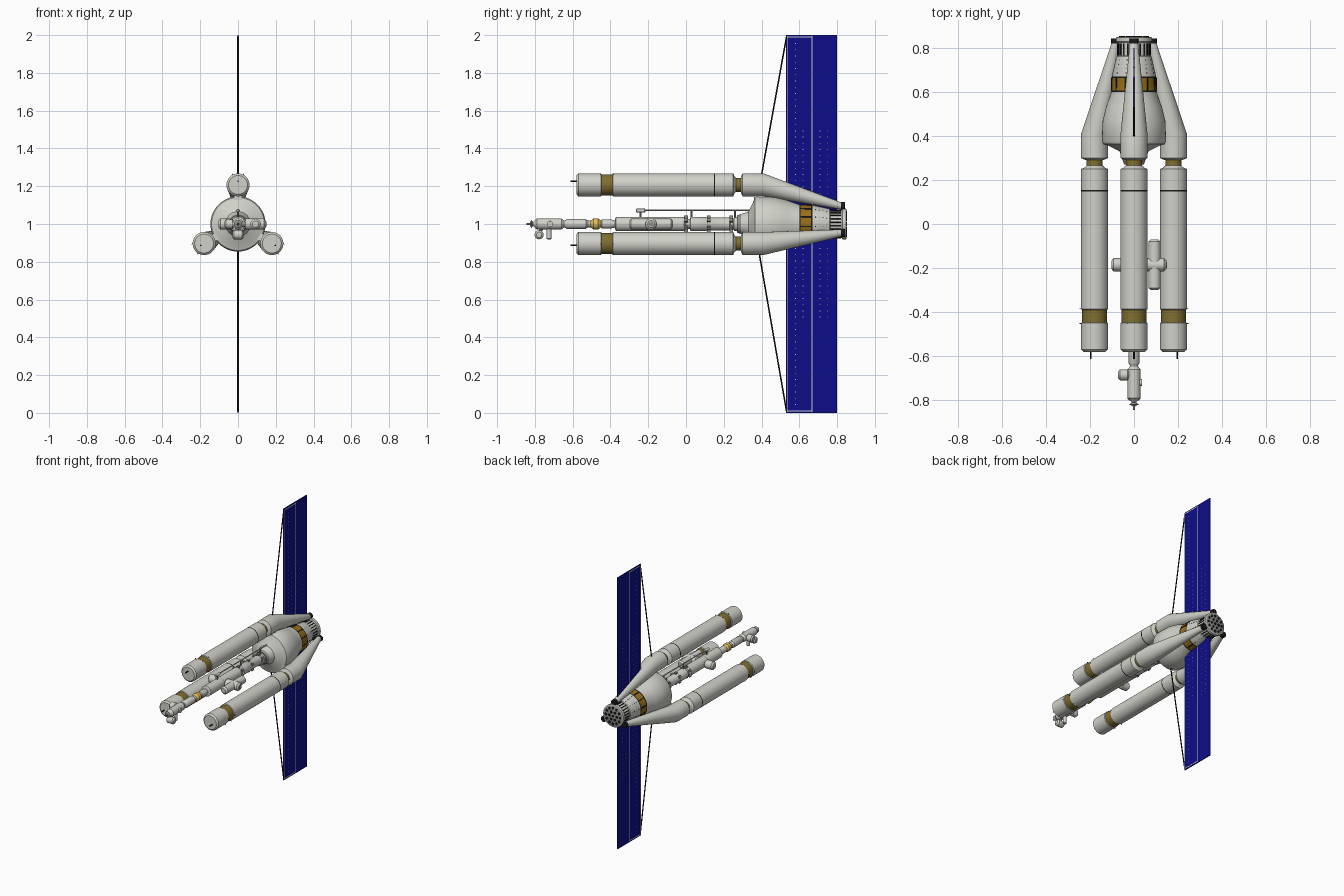
import bpy, bmesh
from math import radians, cos, sin, tau
from mathutils import Matrix, Vector

if "Cube" in bpy.data.objects:
    bpy.data.objects.remove(bpy.data.objects["Cube"])

COLOURS = {
    "white": (0.64, 0.64, 0.59),
    "grey": (0.28, 0.28, 0.27),
    "black": (0.01, 0.01, 0.01),
    "foil": (0.22, 0.16, 0.03),
    "amber": (0.32, 0.16, 0.01),
    "yellow": (0.75, 0.52, 0.1),
    "blue": (0.004, 0.004, 0.25),
}
MATS = {}
for cname, rgb in COLOURS.items():
    m = bpy.data.materials.new(cname)
    m.use_nodes = True
    m.diffuse_color = (*rgb, 1)
    bsdf = m.node_tree.nodes["Principled BSDF"]
    bsdf.inputs["Base Color"].default_value = (*rgb, 1)
    bsdf.inputs["Roughness"].default_value = 0.6
    MATS[cname] = m

AXIS = Vector((0, 0, 1))


def finish(name, bm, colours, matrix=None, smooth=True):
    bmesh.ops.recalc_face_normals(bm, faces=bm.faces)
    mesh = bpy.data.meshes.new(name)
    bm.to_mesh(mesh)
    bm.free()
    for c in colours:
        mesh.materials.append(MATS[c])
    if smooth:
        mesh.shade_smooth()
        mesh.set_sharp_from_angle(angle=radians(32))
    ob = bpy.data.objects.new(name, mesh)
    bpy.context.collection.objects.link(ob)
    if matrix:
        ob.matrix_world = matrix
    return ob


def lathe(name, prof, loc=AXIS, rot=None, seg=32):
    """Rings along y; each row is (y, radius, colour of next band, height offset)."""
    bm = bmesh.new()
    colours = list(dict.fromkeys(row[2] for row in prof))
    rings = []
    for row in prof:
        y, r = row[:2]
        dz = row[3] if len(row) > 3 else 0
        rings.append([bm.verts.new((r * cos(tau * i / seg), y, dz + r * sin(tau * i / seg)))
                      for i in range(seg)])
    for a, b, row in zip(rings, rings[1:], prof):
        for i in range(seg):
            j = (i + 1) % seg
            bm.faces.new((a[i], a[j], b[j], b[i])).material_index = colours.index(row[2])
    bm.faces.new(rings[0]).material_index = colours.index(prof[0][2])
    bm.faces.new(rings[-1]).material_index = colours.index(prof[-1][2])
    matrix = Matrix.Translation(loc) @ (rot.to_4x4() if rot else Matrix())
    return finish(name, bm, colours, matrix)


def rod(name, a, b, r, colour, seg=8):
    a, b = Vector(a), Vector(b)
    d = b - a
    rot = d.to_track_quat('Y', 'Z').to_matrix()
    return lathe(name, [(0, r, colour), (d.length, r, colour)], a, rot, seg)


def can(name, a, b, r, colour="white", seg=24):
    """Rounded-end module between two points."""
    a, b = Vector(a), Vector(b)
    n = (b - a).length
    e = r * 0.35
    prof = [(0, r * .6, colour), (e, r, colour), (n - e, r, colour), (n, r * .6, colour)]
    return lathe(name, prof, a, (b - a).to_track_quat('Y', 'Z').to_matrix(), seg)


def boxes(name, items, colour):
    """Each item is (centre, size, turn about the main axis)."""
    bm = bmesh.new()
    for c, s, ang in items:
        bmesh.ops.create_cube(bm, size=1, matrix=Matrix.Translation(AXIS)
                              @ Matrix.Rotation(ang, 4, 'Y')
                              @ Matrix.Translation(c) @ Matrix.Diagonal((*s, 1)))
    return finish(name, bm, [colour], smooth=False)


W, G, K, F = "white", "grey", "black", "foil"
R = 0.061   # pod radius
D = 0.207   # pod distance from the axis

# Three outer pods, each bending into a tapered strut at the rear
pod = [(-.58, .05, W), (-.57, R, W), (-.45, R, W), (-.447, .056, F), (-.39, .056, W),
       (-.387, R, W), (.147, R, K), (.154, R, W), (.25, R, W), (.256, .046, W),
       (.265, .037, F), (.29, .037, W), (.294, .05, W), (.3, R, W), (.41, R, W)]
pod = [(*row, D) for row in pod]
pod += [(.82, .019, W, .096), (.82, .021, K, .096), (.842, .021, K, .096)]
for label, deg in (("top", 0), ("left", 120), ("right", 240)):
    turn = Matrix.Rotation(radians(deg), 3, 'Y')
    lathe("pod_" + label, pod, rot=turn)
    rod("pod_probe_" + label, AXIS + turn @ Vector((0, -.612, D + .02)),
        AXIS + turn @ Vector((0, -.575, D + .02)), .004, K)
third = [radians(a) for a in (0, 120, 240)]
boxes("pod_saddles", [((0, .39, .14), (.04, .06, .04), a) for a in third], W)
boxes("pod_foil_edges", [((dx, y, D + .03), (.003, .003, .06), a) for a in third
                         for dx in (-.03, 0, .03) for y in (-.452, -.385)], K)

# Rear core: bell, amber band, tapered neck and engine plate
core = [(.27, .045, G), (.29, .052, W), (.33, .066, W), (.355, .115, W), (.364, .14, W),
        (.375, .146, W), (.47, .142, W), (.53, .127, W), (.595, .104, W), (.6, .104, K),
        (.607, .102, "amber"), (.663, .1, K), (.67, .1, W), (.76, .08, W),
        (.765, .074, W), (.825, .074, W), (.828, .082, W), (.847, .082, W), (.85, .076, G)]
lathe("core_body", core, seg=48)
boxes("band_dividers", [((0, .635, .1), (.007, .06, .008), tau * i / 12 + .13)
                        for i in range(12)], K)
boxes("neck_slots", [((0, .792, .073), (.007, .055, .008), tau * i / 24 + .13)
                     for i in range(24)], K)
boxes("neck_rivets", [((0, y, .1 - .222 * (y - .67)), (.004, .004, .004), tau * i / 12 + .13)
                      for i in range(12) for y in (.685, .705, .725, .745)], K)

# Engine nozzle openings on the rear plate
holes = [(0, 0)]
for count, ring in ((6, .03), (12, .058)):
    holes += [(ring * cos(tau * i / count), ring * sin(tau * i / count)) for i in range(count)]
for x, z in holes:
    rod("engine_opening", (x, .846, 1 + z), (x, .853, 1 + z), .0095, K, 12)

# Forward spine of docked modules
spine = [(-.375, .028, W), (-.37, .038, W), (-.21, .038, G), (-.205, .038, W),
         (-.01, .038, W), (0, .026, W), (.02, .026, W), (.025, .037, W), (.11, .037, G),
         (.115, .034, W), (.23, .034, W), (.235, .028, W), (.25, .028, W),
         (.255, .036, W), (.285, .036, W)]
lathe("main_module", spine)
tunnel = [(-.64, .02, W), (-.63, .026, W), (-.53, .026, W), (-.52, .018, W),
          (-.505, .018, "yellow"), (-.49, .029, "yellow"), (-.465, .029, "yellow"),
          (-.45, .018, W), (-.445, .024, W), (-.4, .024, W), (-.37, .018, W)]
lathe("forward_tunnel", tunnel, seg=24)
nose = [(-.845, .004, G), (-.825, .006, G), (-.82, .022, G), (-.81, .01, W), (-.8, .018, W),
        (-.79, .029, W), (-.66, .029, W), (-.645, .018, W), (-.63, .018, W)]
lathe("nose_module", nose, seg=24)

# Nose module side ports
can("nose_side_port", (-.02, -.685, 1), (-.072, -.685, 1), .025)
rod("nose_side_neck", (.02, -.72, 1), (.037, -.72, 1), .016, W, 16)
can("nose_lower_port", (0, -.725, .98), (0, -.725, .918), .013)
can("nose_lower_drum", (-.03, -.778, .943), (.03, -.778, .943), .024)
rod("nose_drum_arm", (0, -.76, .98), (0, -.778, .95), .008, G)

# Cross module and side modules on the spine
can("side_module", (.093, -.3, 1), (.093, -.07, 1), .028)
can("side_node", (.03, -.185, 1), (.147, -.185, 1), .03)
can("opposite_port", (-.03, -.185, 1), (-.103, -.185, 1), .03)
rod("port_ring", (.145, -.185, 1), (.15, -.185, 1), .013, G, 16)
boxes("spine_collars", [((0, y, .037), (.016, .02, .014), tau * i / 6)
                        for i in range(6) for y in (.0, .12, .24)], G)

# Boom above the spine
rod("boom", (0, -.26, 1.073), (0, .34, 1.073), .004, W)
for y in (-.24, .03, .26):
    rod("boom_post", (0, y, 1.02), (0, y, 1.073), .005, G)
can("boom_head", (0, -.265, 1.071), (0, -.215, 1.071), .01, seg=12)

# Solar wings above and below, with pale frame lines and cell contacts
for s, label in ((1, "upper"), (-1, "lower")):
    boxes("solar_wing_" + label, [((0, .665, s * .53), (.006, .27, .94), 0)], "blue")
    boxes("wing_frame_" + label, [
        ((0, .667, s * .53), (.008, .007, .93), 0),
        ((0, .536, s * .53), (.008, .004, .93), 0),
        ((0, .6, s * .99), (.008, .132, .006), 0)], W)
    boxes("wing_contacts_" + label, [
        ((0, y, s * (.13 + .033 * k)), (.008, .004, .004), 0)
        for y, n in ((.58, 26), (.62, 12), (.71, 12), (.75, 12)) for k in range(n)], W)
    rod("wing_stay_" + label, (0, .4 if s > 0 else .385, 1 + s * (.26 if s > 0 else .14)),
        (0, .532, 1 + s * .99), .004, K)
